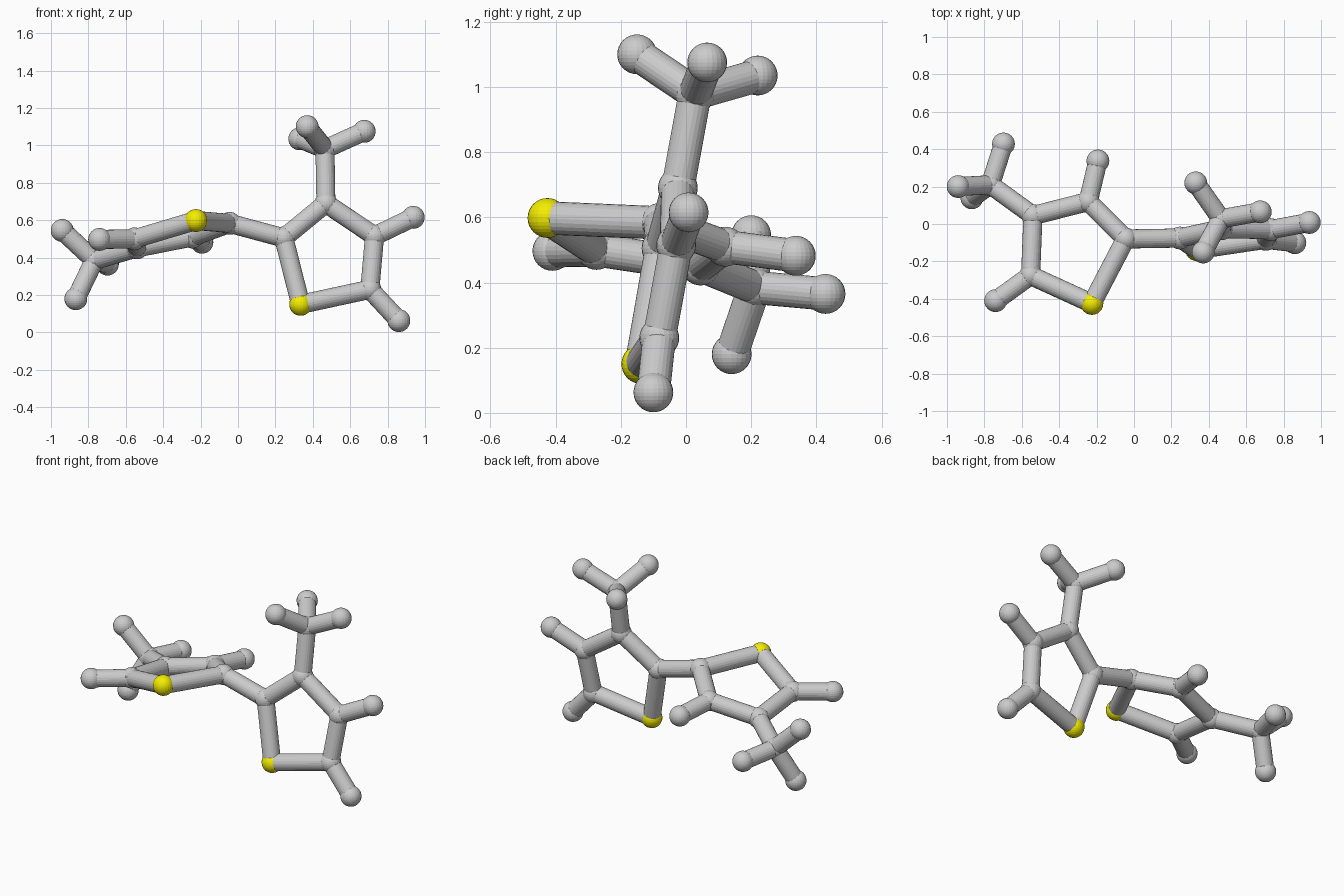
import bpy
from mathutils import Vector

if "Cube" in bpy.data.objects:
    bpy.data.objects.remove(bpy.data.objects["Cube"])

BALL_R, ROD_R, SIDES = 0.061, 0.051, 24

# Joint positions: two five-sided rings, each with a three-pronged branch
joints = {
    # upright ring on the right
    "right_inner": (0.245, -0.075, 0.505),
    "right_top": (0.47, -0.025, 0.69),
    "right_outer": (0.73, -0.03, 0.515),
    "right_low": (0.705, -0.082, 0.23),
    "right_yellow": (0.335, -0.137, 0.15),
    "right_outer_tip": (0.937, 0.008, 0.615),
    "right_low_tip": (0.86, -0.10, 0.063),
    "right_branch": (0.465, 0.028, 0.98),
    "right_prong_a": (0.33, 0.22, 1.035),
    "right_prong_b": (0.37, -0.15, 1.10),
    "right_prong_c": (0.675, 0.065, 1.075),
    # nearly flat ring on the left
    "left_inner": (-0.045, -0.08, 0.583),
    "left_back": (-0.245, 0.12, 0.51),
    "left_outer": (-0.54, 0.045, 0.452),
    "left_front": (-0.553, -0.275, 0.50),
    "left_yellow": (-0.225, -0.425, 0.598),
    "left_back_tip": (-0.193, 0.337, 0.482),
    "left_front_tip": (-0.74, -0.41, 0.497),
    "left_branch": (-0.768, 0.21, 0.385),
    "left_prong_a": (-0.94, 0.20, 0.545),
    "left_prong_b": (-0.867, 0.14, 0.18),
    "left_prong_c": (-0.698, 0.428, 0.365),
}
rings = {
    "right": ["inner", "top", "outer", "low", "yellow"],
    "left": ["inner", "back", "outer", "front", "yellow"],
}
side_rods = {
    "right": [("outer", "outer_tip"), ("low", "low_tip"), ("top", "branch")],
    "left": [("back", "back_tip"), ("front", "front_tip"), ("outer", "branch")],
}

yellow = bpy.data.materials.new("yellow")
yellow.diffuse_color = (0.9, 0.85, 0.0, 1)
yellow.use_nodes = True
yellow.node_tree.nodes["Principled BSDF"].inputs["Base Color"].default_value = yellow.diffuse_color


def ball(name, pos):
    bpy.ops.mesh.primitive_uv_sphere_add(
        segments=SIDES, ring_count=16, radius=BALL_R, location=pos)
    ob = bpy.context.object
    ob.name = name + "_ball"
    if name.endswith("yellow"):
        ob.data.materials.append(yellow)


def rod(a, b):
    p, q = Vector(joints[a]), Vector(joints[b])
    bpy.ops.mesh.primitive_cylinder_add(
        vertices=SIDES, radius=ROD_R, depth=(q - p).length, location=(p + q) / 2)
    ob = bpy.context.object
    ob.name = f"rod_{a}_to_{b}"
    ob.rotation_euler = (q - p).to_track_quat('Z', 'Y').to_euler()


# Balls at every joint and tip
for name, pos in joints.items():
    ball(name, pos)

# Rods around the rings, out to the tips and along the prongs
for side, ring in rings.items():
    pairs = list(zip(ring, ring[1:] + ring[:1])) + side_rods[side]
    pairs += [("branch", "prong_" + c) for c in "abc"]
    for a, b in pairs:
        rod(f"{side}_{a}", f"{side}_{b}")

# Link between the two rings
rod("left_inner", "right_inner")
